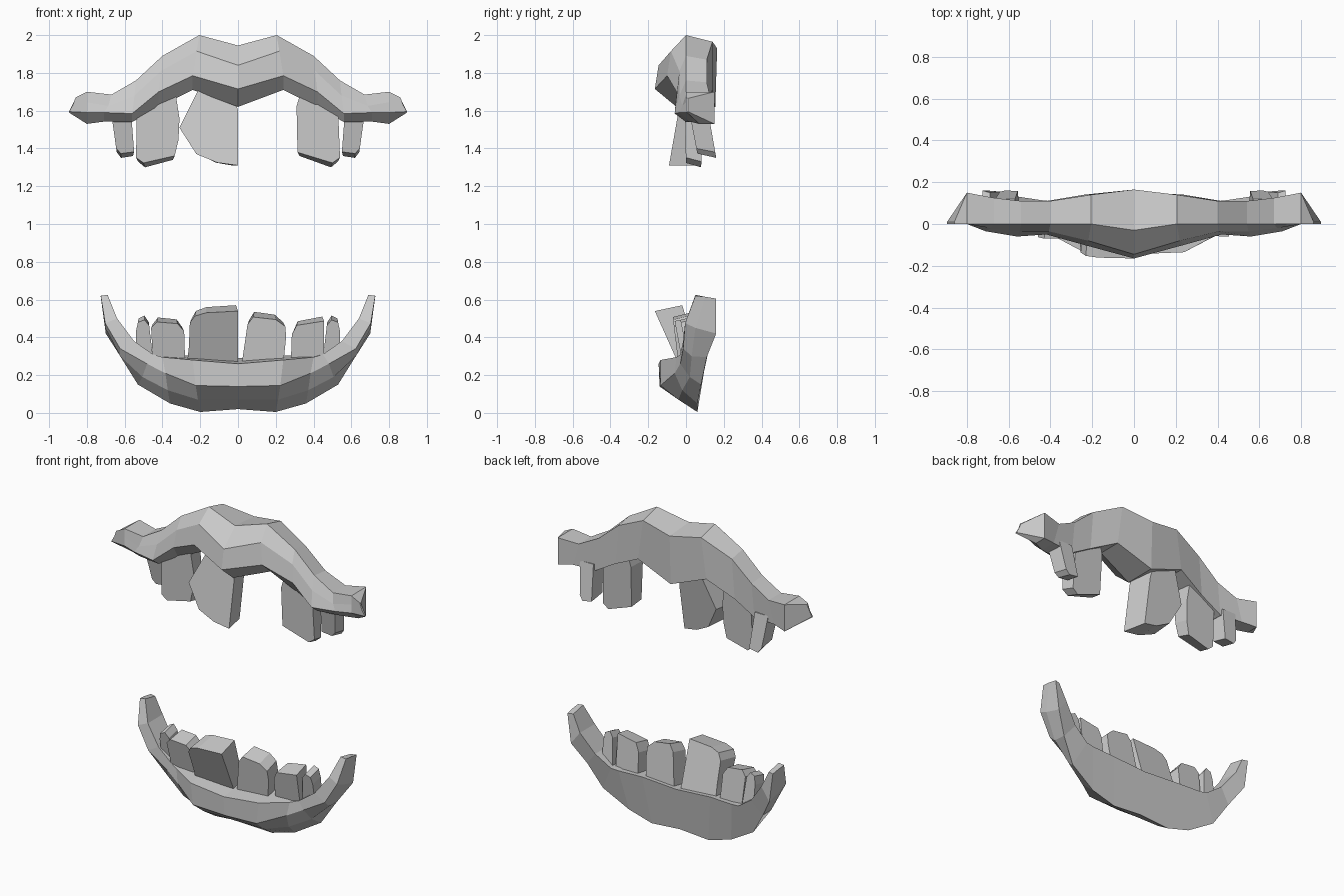
import bpy, bmesh

if "Cube" in bpy.data.objects:
    bpy.data.objects.remove(bpy.data.objects["Cube"])


def finish(name, bm):
    bmesh.ops.remove_doubles(bm, verts=bm.verts, dist=0.0005)
    bmesh.ops.recalc_face_normals(bm, faces=bm.faces)
    mesh = bpy.data.meshes.new(name)
    bm.to_mesh(mesh)
    bm.free()
    obj = bpy.data.objects.new(name, mesh)
    bpy.context.collection.objects.link(obj)
    return obj


def lip(name, stations, blend, end_blend):
    """Loft sections (x_a, x_b, (y, z)...), mirrored across x = 0.
    The blend places each point between x_a and x_b; the outer ends use end_blend."""
    bm = bmesh.new()
    rings = []
    half = [(s, end_blend if i > 3 else blend) for i, s in enumerate(stations)]
    full = [(-1, h) for h in reversed(half[1:])] + [(1, h) for h in half]
    for side, ((xa, xb, *pts), ts) in full:
        rings.append([bm.verts.new((side * (xa + (xb - xa) * t), y, z))
                      for t, (y, z) in zip(ts, pts)])
    n = len(blend)
    for a, b in zip(rings, rings[1:]):
        for i in range(n):
            j = (i + 1) % n
            bm.faces.new((a[i], a[j], b[j], b[i]))
    bm.faces.new(rings[0])
    bm.faces.new(rings[-1])
    return finish(name, bm)


def tooth(name, outline, root, tip, inset=0.9, short=0.9):
    """Extrude an outline; root and tip are (front y, back y).
    The front face is a little shorter, which slants the biting edge."""
    bm = bmesh.new()
    zs = [z for _, z in outline]
    xs = [x for x, _ in outline]
    upper = sum(zs) / len(zs) > 1
    z_root, z_tip = (max(zs), min(zs)) if upper else (min(zs), max(zs))
    cx = (min(xs) + max(xs)) / 2
    front, back = [], []
    for x, z in outline:
        t = (z - z_root) / (z_tip - z_root)
        front.append(bm.verts.new((x, root[0] + (tip[0] - root[0]) * t,
                                   z_root + (z - z_root) * short)))
        back.append(bm.verts.new((cx + (x - cx) * inset,
                                  root[1] + (tip[1] - root[1]) * t, z)))
    bm.faces.new(front)
    bm.faces.new(back[::-1])
    n = len(outline)
    for i in range(n):
        j = (i + 1) % n
        bm.faces.new((front[i], front[j], back[j], back[i]))
    return finish(name, bm)


def flip(outline):
    return [(-x, z) for x, z in outline]


# Upper lip: top front, upper ridge, lower ridge, bottom front, bottom back, top back
blend = (0, .4, 1, 1, 1, 0)
lip("upper_lip", [
    (0, 0, (-.03, 1.945), (-.145, 1.84), (-.165, 1.715), (-.05, 1.62), (.155, 1.62), (.165, 1.93)),
    (.205, .24, (0, 2.0), (-.08, 1.915), (-.10, 1.785), (-.01, 1.71), (.14, 1.71), (.14, 1.965)),
    (.40, .42, (0, 1.89), (-.035, 1.81), (-.05, 1.70), (.0, 1.62), (.11, 1.62), (.11, 1.87)),
    (.54, .56, (0, 1.76), (-.035, 1.68), (-.06, 1.585), (.0, 1.54), (.11, 1.54), (.11, 1.75)),
    (.67, .71, (0, 1.685), (-.02, 1.625), (-.035, 1.59), (.02, 1.542), (.125, 1.542), (.125, 1.685)),
    (.80, .80, (0, 1.70), (0, 1.645), (0, 1.59), (.07, 1.53), (.15, 1.53), (.15, 1.70)),
    (.86, .895, (0, 1.67), (0, 1.63), (0, 1.595), (.005, 1.59), (.01, 1.595), (.01, 1.665)),
], blend, blend)

# Lower lip: top front, front, lower front, bottom, top back
lip("lower_lip", [
    (0, 0, (-.145, .26), (-.14, .14), (-.04, .07), (.06, .02), (.10, .29)),
    (.20, .24, (-.135, .28), (-.135, .145), (-.04, .07), (.06, .005), (.10, .305)),
    (.36, .40, (-.05, .295), (-.06, .21), (-.02, .12), (.06, .05), (.11, .305)),
    (.53, .45, (-.03, .31), (-.03, .26), (.02, .19), (.08, .15), (.115, .31)),
    (.62, .55, (-.015, .38), (-.015, .34), (.03, .30), (.11, .295), (.13, .38)),
    (.70, .64, (.005, .50), (-.005, .475), (.05, .45), (.16, .42), (.155, .50)),
    (.725, .69, (.05, .625), (.05, .62), (.10, .615), (.16, .605), (.15, .605)),
], (1, .6, .3, 0, 1), (1, -.05, -.05, 0, 1))

# Upper teeth
tooth("upper_front_tooth", [(-.21, 1.71), (-.03, 1.71), (0, 1.6), (0, 1.31),
      (-.11, 1.325), (-.22, 1.37), (-.31, 1.51)], (-.02, .13), (-.09, .06), .8, 1)
tooth("upper_left_side_tooth", [(-.33, 1.69), (-.31, 1.55), (-.315, 1.43),
      (-.335, 1.34), (-.50, 1.30), (-.54, 1.33), (-.535, 1.6)], (-.01, .10), (.0, .08), .9, .94)
tooth("upper_right_side_tooth", [(.33, 1.69), (.31, 1.62), (.315, 1.36),
      (.50, 1.30), (.54, 1.33), (.53, 1.6)], (-.01, .10), (.0, .08), .9, .94)
outer = [(.565, 1.58), (.55, 1.36), (.62, 1.35), (.645, 1.38), (.67, 1.58)]
tooth("upper_right_outer_tooth", outer, (.02, .12), (.06, .16))
tooth("upper_left_outer_tooth", flip(outer), (.02, .12), (.06, .16))

# Lower teeth
tooth("lower_left_front_tooth", [(0, .26), (0, .57), (-.17, .56), (-.23, .54),
      (-.255, .50), (-.26, .36), (-.27, .26)], (-.04, .075), (-.165, -.02), .92, .9)
tooth("lower_right_front_tooth", [(.02, .26), (.05, .49), (.08, .535), (.20, .52),
      (.25, .48), (.255, .42), (.24, .26)], (-.04, .075), (-.07, .04))
tooth("lower_left_side_tooth", [(-.28, .27), (-.285, .45), (-.32, .495),
      (-.43, .505), (-.46, .47), (-.45, .27)], (-.02, .075), (-.07, .04))
tooth("lower_right_side_tooth", [(.28, .27), (.285, .43), (.31, .485),
      (.455, .51), (.455, .27)], (-.02, .075), (-.06, .05))
outer = [(.45, .29), (.47, .48), (.495, .515), (.53, .50), (.54, .45), (.54, .35)]
tooth("lower_right_outer_tooth", outer, (.01, .09), (-.03, .06))
tooth("lower_left_outer_tooth", flip(outer), (.01, .09), (-.03, .06))
